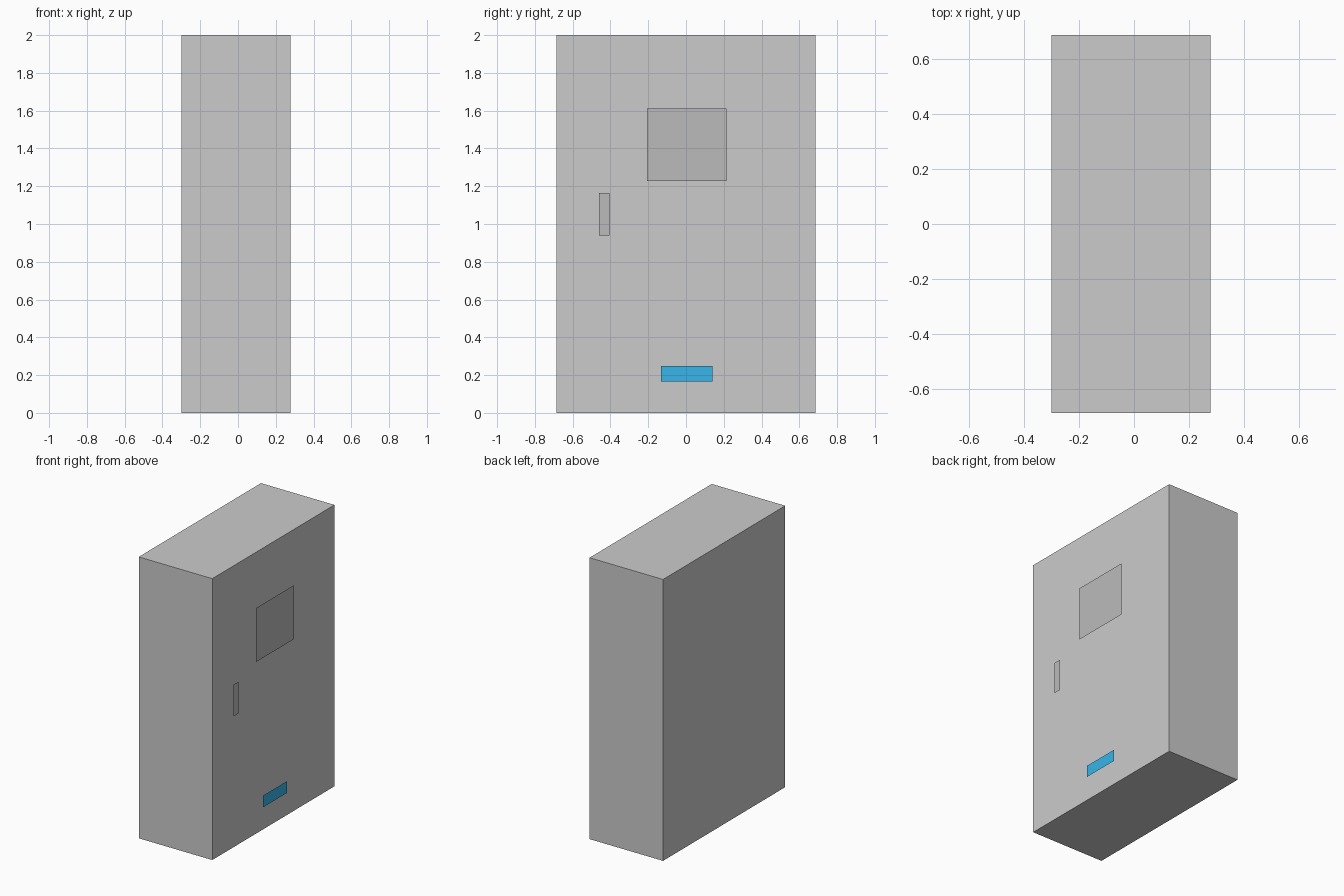
import bpy
import bmesh

if "Cube" in bpy.data.objects:
    bpy.data.objects.remove(bpy.data.objects["Cube"])


def finish(name, bm, color=None):
    mesh = bpy.data.meshes.new(name)
    bm.to_mesh(mesh)
    bm.free()
    obj = bpy.data.objects.new(name, mesh)
    bpy.context.collection.objects.link(obj)
    if color:
        mat = bpy.data.materials.new(name + "_paint")
        mat.diffuse_color = (*color, 1)
        mat.use_nodes = True
        mat.node_tree.nodes["Principled BSDF"].inputs["Base Color"].default_value = mat.diffuse_color
        mesh.materials.append(mat)
    return obj


def add_rect(bm, x, y0, y1, z0, z1):
    # flat rectangle facing +x
    pts = ((y0, z0), (y1, z0), (y1, z1), (y0, z1))
    return bm.faces.new([bm.verts.new((x, y, z)) for y, z in pts])


def panel(name, x, y0, y1, z0, z1, color):
    bm = bmesh.new()
    add_rect(bm, x, y0, y1, z0, z1)
    return finish(name, bm, color)


# Cabinet body
bm = bmesh.new()
bmesh.ops.create_cube(bm, size=1)
bmesh.ops.scale(bm, vec=(0.578, 1.372, 2), verts=bm.verts)
bmesh.ops.translate(bm, vec=(-0.011, 0, 1), verts=bm.verts)
finish("cabinet_body", bm)

# Door outline: a flat ring floating just ahead of the side
bm = bmesh.new()
outer = add_rect(bm, 0.30, -0.56, 0.56, 0.124, 1.88)
bmesh.ops.inset_region(bm, faces=[outer], thickness=0.021)
bmesh.ops.delete(bm, geom=[outer], context='FACES')
finish("door_outline", bm, (0.06, 0.05, 0.16))

# Flat door details
grey = (0.5, 0.5, 0.5)
panel("door_window", 0.288, -0.207, 0.215, 1.228, 1.611, grey)
panel("door_handle", 0.288, -0.46, -0.405, 0.938, 1.163, grey)
panel("door_label", 0.288, -0.133, 0.141, 0.165, 0.248, (0.04, 0.46, 0.81))
